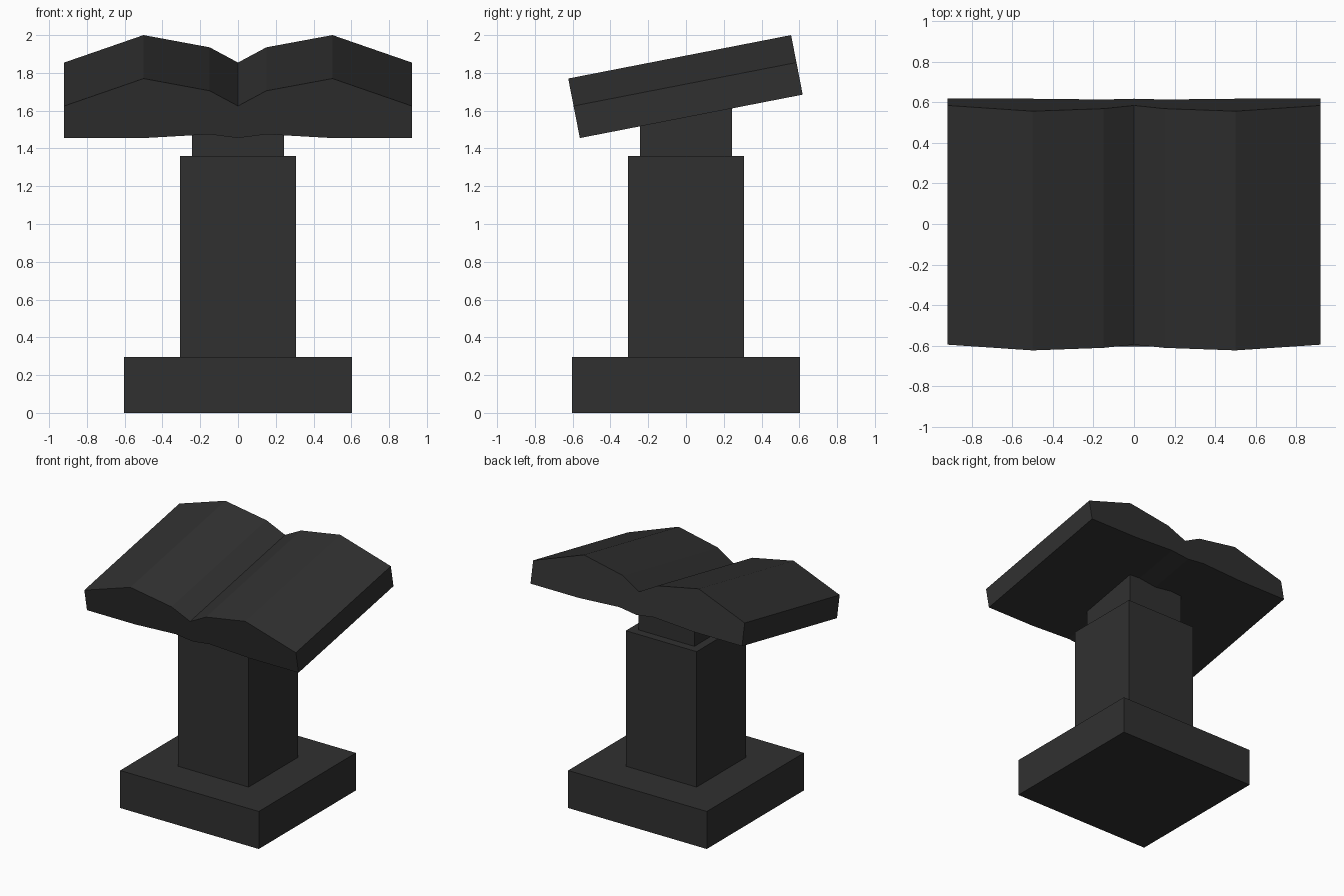
import bpy, bmesh
from math import cos, sin, radians

if "Cube" in bpy.data.objects:
    bpy.data.objects.remove(bpy.data.objects["Cube"])

TILT = radians(11.03)
mat = bpy.data.materials.new("dark_stone")
mat.diffuse_color = (0.03, 0.03, 0.03, 1)
mat.use_nodes = True
mat.node_tree.nodes["Principled BSDF"].inputs["Base Color"].default_value = mat.diffuse_color


def finish(name, bm):
    bmesh.ops.recalc_face_normals(bm, faces=bm.faces)
    me = bpy.data.meshes.new(name)
    bm.to_mesh(me)
    bm.free()
    me.materials.append(mat)
    ob = bpy.data.objects.new(name, me)
    bpy.context.collection.objects.link(ob)
    return ob


def block(name, half, z0, z1, slope=0.0):
    # square block, optionally with a top sloping along y
    bm = bmesh.new()
    bmesh.ops.create_cube(bm, size=2)
    for v in bm.verts:
        top = v.co.z > 0
        v.co.x *= half
        v.co.y *= half
        v.co.z = z1 + v.co.y * slope if top else z0
    return finish(name, bm)


# pedestal
block("base", 0.603, 0.0, 0.295)
block("column", 0.308, 0.295, 1.36)
block("neck", 0.244, 1.36, 1.62, sin(TILT) / cos(TILT))

# open book: half section (x, bottom height, top height), mirrored
half = [(0.0, 0.0, 0.173), (0.15, 0.02, 0.255), (0.5, 0.0, 0.321), (0.92, 0.0, 0.173)]
section = [(-x, b, t) for x, b, t in reversed(half[1:])] + half
length = 1.202
bm = bmesh.new()


def point(x, d, h):
    return bm.verts.new((x, -0.562 + d * cos(TILT) - h * sin(TILT),
                         1.455 + d * sin(TILT) + h * cos(TILT)))


rings = [[point(x, 0, b), point(x, length, b), point(x, length, t), point(x, 0, t)]
         for x, b, t in section]
for r, s in zip(rings, rings[1:]):
    for i in range(4):
        j = (i + 1) % 4
        bm.faces.new((r[i], r[j], s[j], s[i]))
bm.faces.new(rings[0])
bm.faces.new(rings[-1])
finish("open_book", bm)
